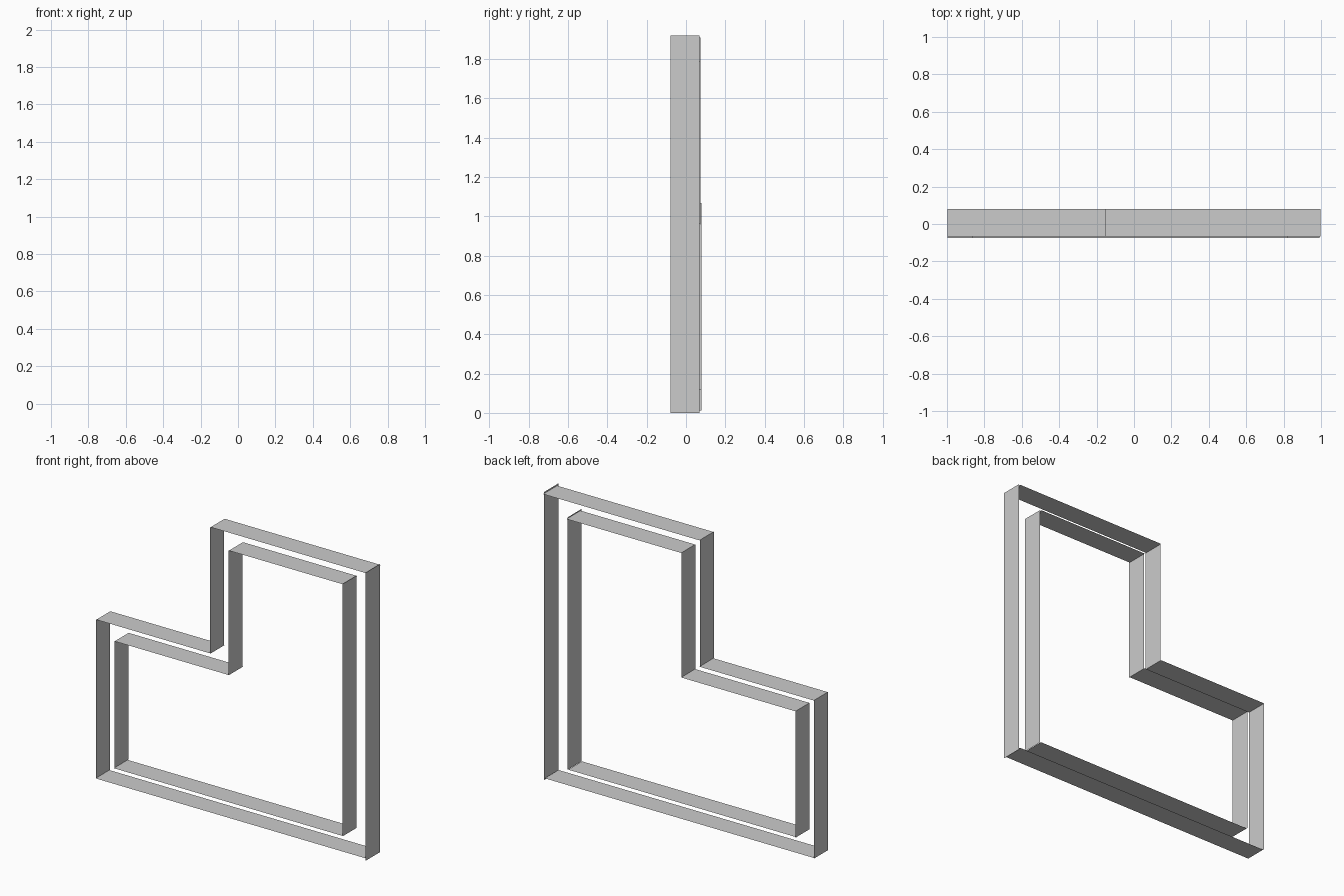
import bpy

if "Cube" in bpy.data.objects:
    bpy.data.objects.remove(bpy.data.objects["Cube"])

# Two nested stepped outlines made of thin single-sided strips, set edge-on to the front


def strip(name, a, b, y0, y1):
    """Flat strip from (x, z) point a to point b, spanning y0..y1."""
    mesh = bpy.data.meshes.new(name)
    verts = [(a[0], y0, a[1]), (b[0], y0, b[1]), (b[0], y1, b[1]), (a[0], y1, a[1])]
    mesh.from_pydata(verts, [], [(0, 1, 2, 3)])
    obj = bpy.data.objects.new(name, mesh)
    bpy.context.collection.objects.link(obj)


def frame(label, left, right, step_x, bottom, step_z, top, low, high):
    """Stepped frame; right wall may run slightly past the other strips."""
    fwd, back = (-0.075, 0.07), (-0.067, 0.08)
    strip(label + "_bottom", (right - 0.005, bottom), (left, bottom), *fwd)
    strip(label + "_right_wall", (right, high), (right, low), -0.08, 0.068)
    strip(label + "_top", (step_x, top), (right, top), *back)
    strip(label + "_step_wall", (step_x, step_z), (step_x, top), -0.073, 0.074)
    strip(label + "_step_ledge", (left, step_z), (step_x, step_z), *back)
    strip(label + "_left_wall", (left, bottom), (left, step_z), -0.069, 0.079)


# Outer and inner outlines
frame("outer", -0.998, 0.998, -0.155, 0.013, 1.068, 1.91, 0.0, 1.92)
frame("inner", -0.863, 0.825, -0.02, 0.117, 0.96, 1.79, 0.115, 1.797)
